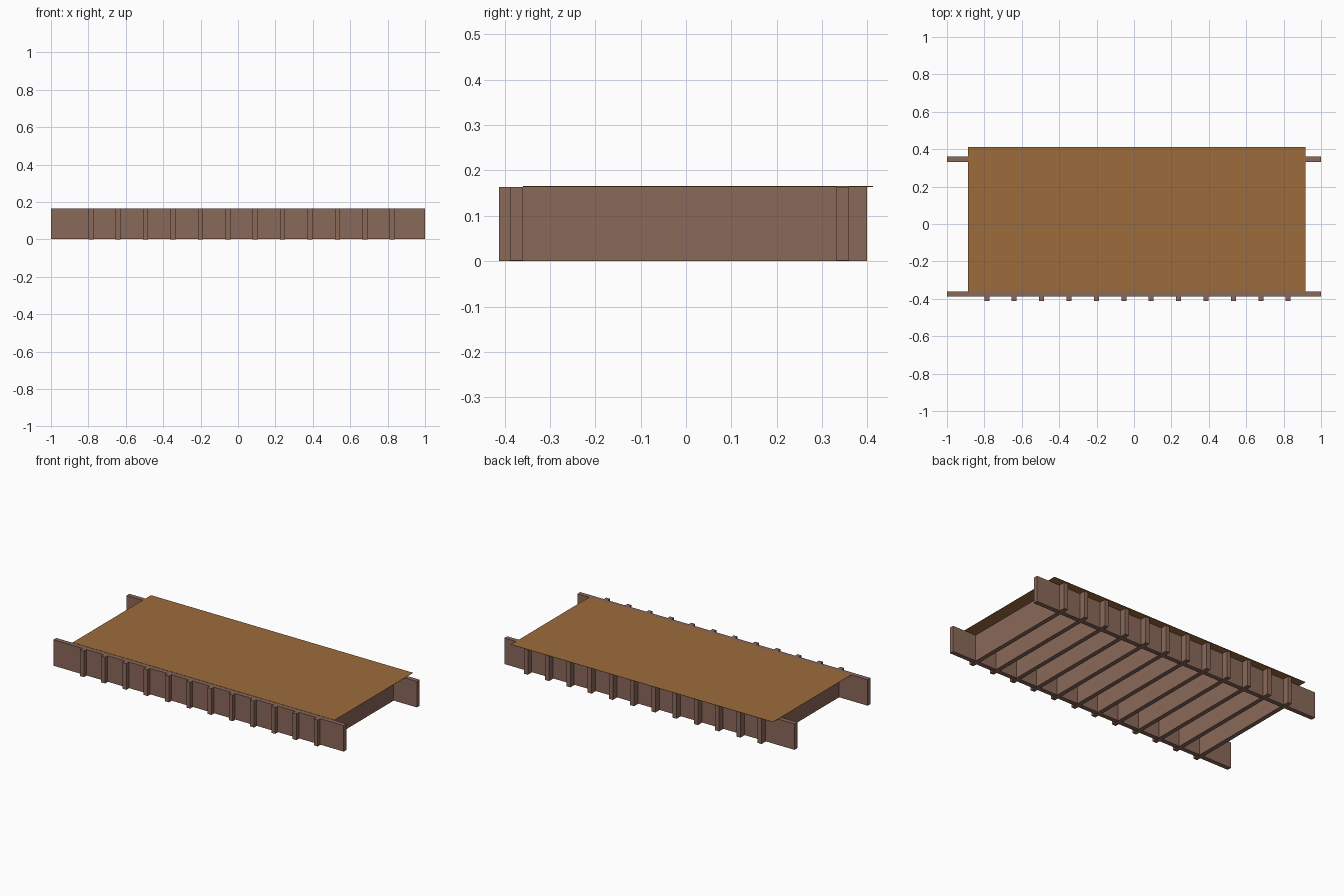
import bpy

if "Cube" in bpy.data.objects:
    bpy.data.objects.remove(bpy.data.objects["Cube"])


def material(name, color):
    m = bpy.data.materials.new(name)
    m.diffuse_color = (*color, 1.0)
    m.use_nodes = True
    m.node_tree.nodes["Principled BSDF"].inputs["Base Color"].default_value = m.diffuse_color
    return m


BROWN = material("brown timber", (0.255, 0.138, 0.100))
TAN = material("tan decking", (0.335, 0.150, 0.045))


def box(name, x, y, z, mat):
    """Box from (min, max) ranges on each axis."""
    bpy.ops.mesh.primitive_cube_add(size=1)
    o = bpy.context.object
    o.name = name
    for v in o.data.vertices:
        for i, r in enumerate((x, y, z)):
            v.co[i] = r[0] if v.co[i] < 0 else r[1]
    o.data.materials.append(mat)
    return o


TOP = 0.164

# long side beams
box("front_beam", (-1, 1), (-0.388, -0.36), (0.002, TOP), BROWN)
box("back_beam", (-1, 1), (0.332, 0.36), (0.002, TOP), BROWN)

# cross joists running through both beams
for i in range(12):
    c = -0.787 + i * 0.1465
    box(f"joist_{i + 1}", (c - 0.0135, c + 0.0135), (-0.412, 0.399), (0, TOP), BROWN)

# thin deck sheet lying on the joists
box("deck_sheet", (-0.888, 0.918), (-0.36, 0.412), (TOP, TOP + 0.0015), TAN)
